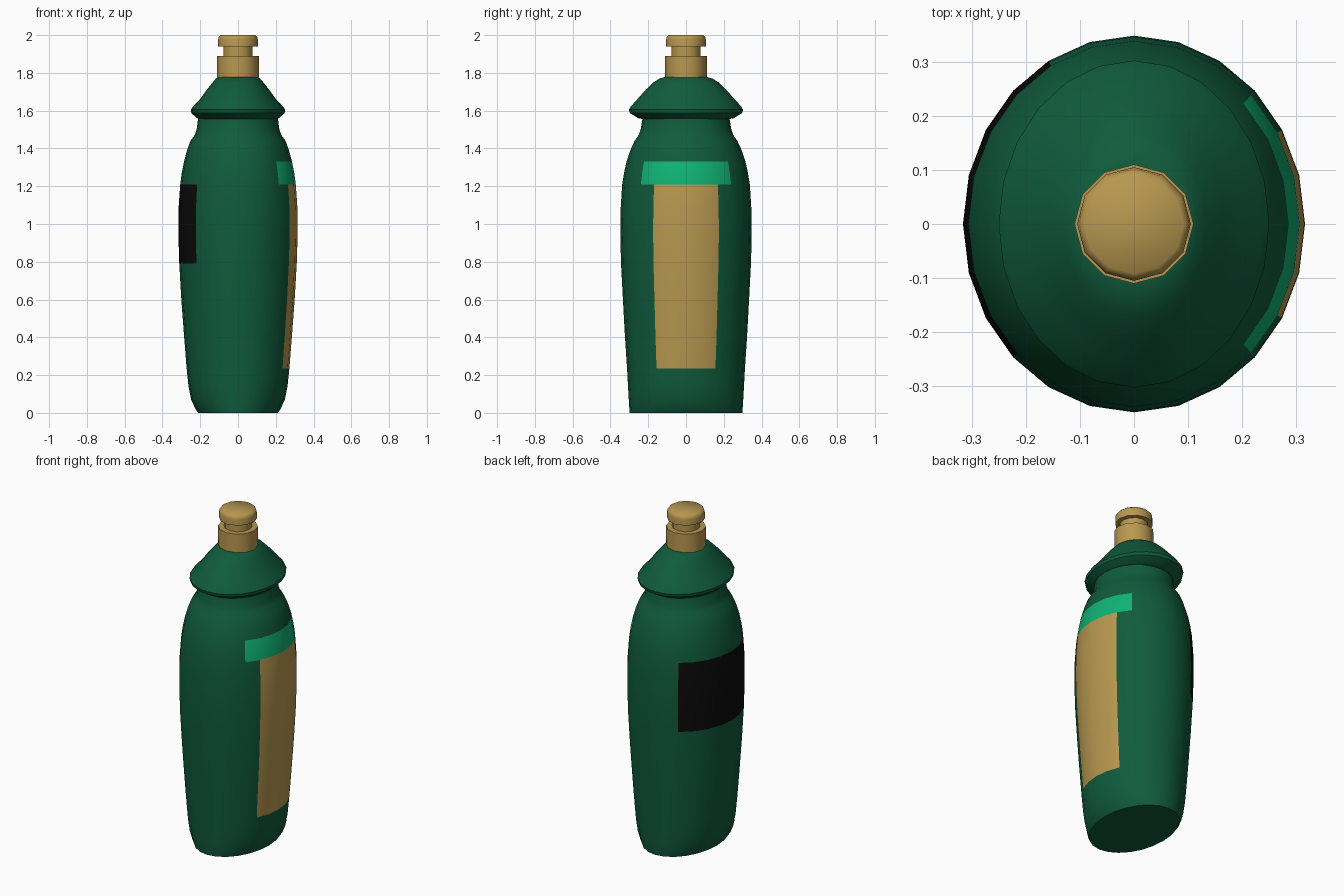
import bpy, bmesh, math

if "Cube" in bpy.data.objects:
    bpy.data.objects.remove(bpy.data.objects["Cube"])


def material(name, rgb):
    m = bpy.data.materials.new(name)
    m.diffuse_color = (*rgb, 1)
    m.use_nodes = True
    m.node_tree.nodes["Principled BSDF"].inputs["Base Color"].default_value = m.diffuse_color
    return m


GREEN = material("dark green", (0.005, 0.105, 0.045))
TAN = material("tan gold", (0.48, 0.315, 0.08))
LIGHT = material("bright green", (0.005, 0.45, 0.175))
BLACK = material("black", (0.003, 0.003, 0.003))


def loft(name, rings, sides, mats, rule=None, angle=35):
    """Stack elliptical rings (z, rx, ry) into a closed solid; rule(z, azimuth) picks the colour."""
    bm = bmesh.new()
    loops = []
    for z, rx, ry in rings:
        loops.append([bm.verts.new((rx * math.cos(math.tau * i / sides),
                                    ry * math.sin(math.tau * i / sides), z))
                      for i in range(sides)])
    for k in range(len(rings) - 1):
        low, high = loops[k], loops[k + 1]
        for i in range(sides):
            j = (i + 1) % sides
            f = bm.faces.new((low[i], low[j], high[j], high[i]))
            if rule:
                az = 360 * (i + 0.5) / sides
                f.material_index = rule((rings[k][0] + rings[k + 1][0]) / 2, az)
    bm.faces.new(loops[0][::-1])
    bm.faces.new(loops[-1])
    bmesh.ops.recalc_face_normals(bm, faces=bm.faces)
    me = bpy.data.meshes.new(name)
    bm.to_mesh(me)
    bm.free()
    ob = bpy.data.objects.new(name, me)
    bpy.context.collection.objects.link(ob)
    for m in mats:
        me.materials.append(m)
    bpy.ops.object.select_all(action='DESELECT')
    ob.select_set(True)
    bpy.context.view_layer.objects.active = ob
    bpy.ops.object.shade_smooth_by_angle(angle=math.radians(angle))
    return ob


# Labels are painted on whole facets of the body
def label(z, az):
    side = min(az, 360 - az)          # angle away from +x
    if 0.235 < z < 1.208 and side < 30:
        return 1
    if 1.208 < z < 1.33 and side < 45:
        return 2
    if 0.79 < z < 1.208 and 120 < az < 225:
        return 3
    return 0


# Bottle body: oval, flatter in x than in y
body = [(0.0, 0.21, 0.298), (0.02, 0.225, 0.30), (0.07, 0.248, 0.303),
        (0.14, 0.262, 0.307), (0.235, 0.272, 0.312), (0.40, 0.285, 0.323),
        (0.60, 0.300, 0.334), (0.79, 0.311, 0.344), (0.95, 0.316, 0.348),
        (1.08, 0.315, 0.346), (1.208, 0.306, 0.338), (1.27, 0.298, 0.328),
        (1.33, 0.286, 0.315), (1.39, 0.270, 0.295), (1.44, 0.252, 0.272),
        (1.47, 0.230, 0.251), (1.50, 0.219, 0.240), (1.56, 0.211, 0.230)]
loft("bottle_body", body, 24, [GREEN, TAN, LIGHT, BLACK], label)

# Flared shoulder with an overhanging rim
shoulder = [(1.555, 0.205, 0.225), (1.56, 0.216, 0.252), (1.587, 0.247, 0.297),
            (1.605, 0.250, 0.302), (1.622, 0.238, 0.292), (1.665, 0.198, 0.254),
            (1.71, 0.166, 0.214), (1.75, 0.134, 0.172), (1.77, 0.117, 0.140),
            (1.78, 0.098, 0.105)]
loft("shoulder", shoulder, 24, [GREEN])

# Pull-up cap: collar, stem and rounded button
cap = [(1.775, 0.11), (1.89, 0.11), (1.89, 0.078), (1.94, 0.078), (1.94, 0.105),
       (1.975, 0.105), (1.99, 0.102), (2.0, 0.092)]
loft("cap", [(z, r, r) for z, r in cap], 12, [TAN], angle=50)
